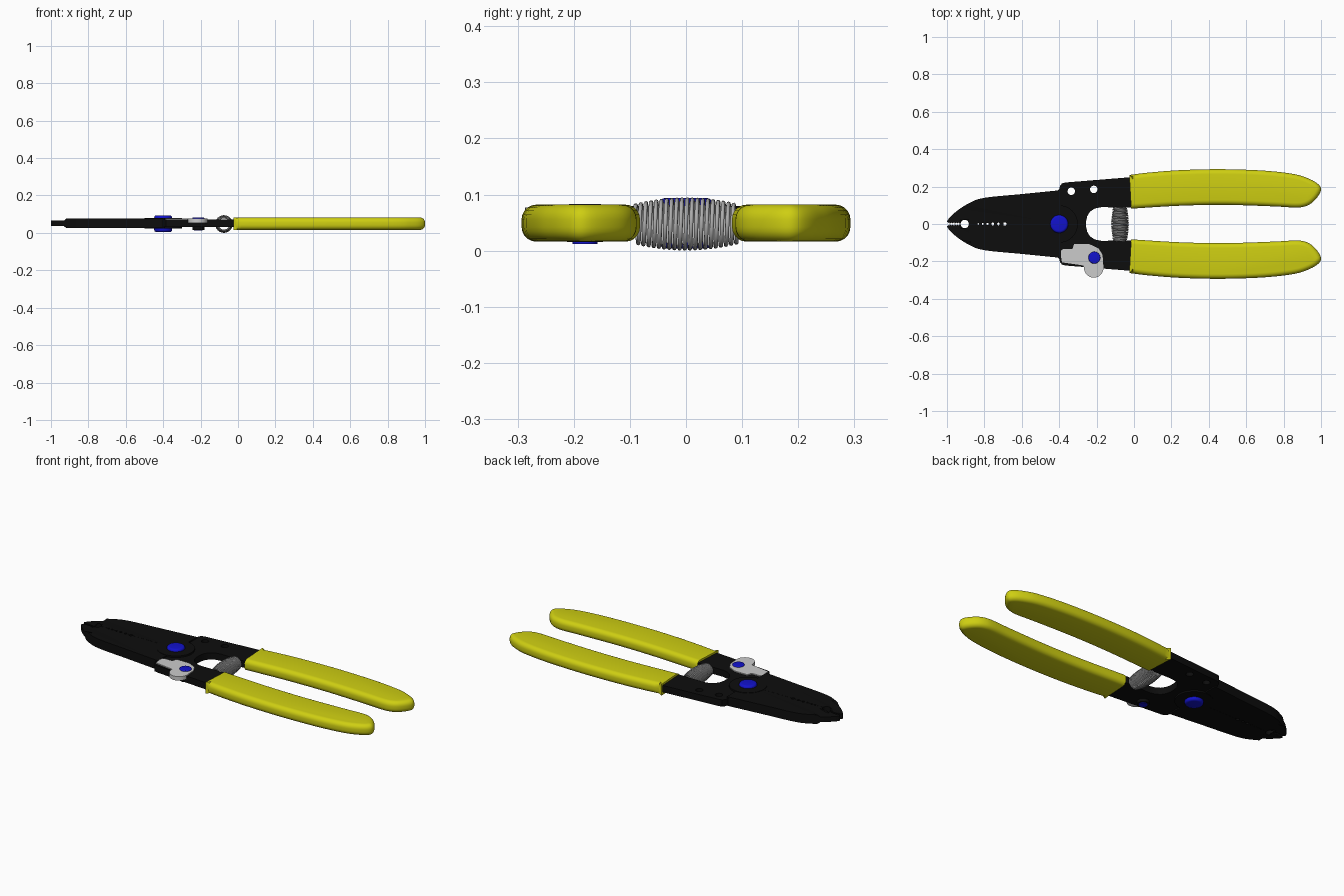
import bpy, bmesh, math
from mathutils import Vector

old = bpy.data.objects.get("Cube")
if old:
    bpy.data.objects.remove(old, do_unlink=True)


def material(name, r, g, b, rough=0.5):
    m = bpy.data.materials.new(name)
    m.use_nodes = True
    m.diffuse_color = (r, g, b, 1)
    node = m.node_tree.nodes["Principled BSDF"]
    node.inputs["Base Color"].default_value = (r, g, b, 1)
    node.inputs["Roughness"].default_value = rough
    return m


BLACK = material("black steel", 0.004, 0.004, 0.004)
YELLOW = material("yellow grip", 0.62, 0.62, 0.006)
BLUE = material("blue rivet", 0.006, 0.006, 0.6)
GREY = material("light grey metal", 0.6, 0.6, 0.6)
STEEL = material("spring steel", 0.42, 0.42, 0.42)
PIVOT = (-0.4, 0.0)
MID = 0.05


def smooth(obj, angle=35):
    bpy.ops.object.select_all(action='DESELECT')
    obj.select_set(True)
    bpy.context.view_layer.objects.active = obj
    bpy.ops.object.shade_smooth_by_angle(angle=math.radians(angle))


def add_mesh(name, bm, mat):
    bmesh.ops.recalc_face_normals(bm, faces=bm.faces)
    me = bpy.data.meshes.new(name)
    bm.to_mesh(me)
    bm.free()
    me.materials.append(mat)
    obj = bpy.data.objects.new(name, me)
    bpy.context.collection.objects.link(obj)
    smooth(obj)
    return obj


def arc(cx, cy, r, start=0, end=360, n=24):
    """Points on an arc, end point left out."""
    angles = [math.radians(start + (end - start) * i / n) for i in range(n)]
    return [(cx + r * math.cos(a), cy + r * math.sin(a)) for a in angles]


def spline(pts, steps=4):
    """Smooth open curve through the given points."""
    p = [Vector(q) for q in [pts[0]] + pts + [pts[-1]]]
    out = []
    for a, b, c, d in zip(p, p[1:], p[2:], p[3:]):
        for i in range(steps):
            t = i / steps
            out.append(tuple(0.5 * (2 * b + (c - a) * t + (2 * a - 5 * b + 4 * c - d) * t * t
                                    + (3 * b - a - 3 * c + d) * t ** 3)))
    return out + [pts[-1]]


def flip(pts, side):
    return [(x, y * side) for x, y in pts]


def plate_bm(z0, z1, *loops):
    """Flat plate from an outline followed by any holes."""
    cu = bpy.data.curves.new("outline", 'CURVE')
    cu.dimensions = '2D'
    cu.fill_mode = 'BOTH'
    cu.extrude = (z1 - z0) / 2
    for loop in loops:
        s = cu.splines.new('POLY')
        s.points.add(len(loop) - 1)
        for p, (x, y) in zip(s.points, loop):
            p.co = (x, y, 0, 1)
        s.use_cyclic_u = True
    tmp = bpy.data.objects.new("outline", cu)
    bpy.context.collection.objects.link(tmp)
    dg = bpy.context.evaluated_depsgraph_get()
    me = bpy.data.meshes.new_from_object(tmp.evaluated_get(dg))
    bm = bmesh.new()
    bm.from_mesh(me)
    bpy.data.objects.remove(tmp, do_unlink=True)
    bpy.data.meshes.remove(me)
    bmesh.ops.remove_doubles(bm, verts=bm.verts, dist=0.00001)
    bmesh.ops.translate(bm, verts=bm.verts, vec=(0, 0, (z0 + z1) / 2))
    return bm


def disc(name, centre, r, z0, z1, mat, bevel=0.0):
    bm = bmesh.new()
    f = bm.faces.new([bm.verts.new((x, y, z0)) for x, y in arc(*centre, r, n=32)])
    ext = bmesh.ops.extrude_face_region(bm, geom=[f])
    bmesh.ops.translate(bm, vec=(0, 0, z1 - z0),
                        verts=[v for v in ext["geom"] if isinstance(v, bmesh.types.BMVert)])
    if bevel:
        rims = [e for e in bm.edges if abs(e.verts[0].co.z - e.verts[1].co.z) < 0.0001]
        bmesh.ops.bevel(bm, geom=rims, offset=bevel, segments=4, profile=0.5, affect='EDGES')
    return add_mesh(name, bm, mat)


# Jaws: curved back, toothed tip and half-round wire notches along the cutting edge
def jaw(name, side):
    back = spline([(-1, 0.012), (-0.985, 0.035), (-0.94, 0.075), (-0.88, 0.112),
                   (-0.8, 0.14), (-0.6, 0.16), (-0.39, 0.181)])
    edge = [(-0.39, 0.0005)]
    for x, r in [(-0.69, 0.009), (-0.725, 0.007), (-0.755, 0.007), (-0.783, 0.006),
                 (-0.809, 0.005), (-0.832, 0.004), (-0.905, 0.022)]:
        edge += arc(x, 0.0005, r, 0, 180, 10) + [(x - r, 0.0005)]
    for i in range(7):
        x = -0.935 - i * 0.009
        edge += [(x, 0.002), (x - 0.0045, 0.009)]
    bm = plate_bm(0.025, 0.078, flip(back + edge, side))
    for x in (-0.93, -0.875):
        bmesh.ops.bisect_plane(bm, geom=bm.verts[:] + bm.edges[:] + bm.faces[:],
                               plane_co=(x, 0, 0), plane_no=(1, 0, 0))
    for v in bm.verts:
        if v.co.x < -0.92:
            v.co.z = MID + (v.co.z - MID) * 0.55
    return add_mesh(name, bm, BLACK)


# Arms: from the pivot around the throat and into the grip
def arm(name, side, holes):
    outline = [(-0.45, 0), (-0.42, 0.17), (-0.4, 0.185), (-0.395, 0.205), (-0.385, 0.217),
               (-0.365, 0.222), (-0.02, 0.25), (0.05, 0.24), (0.05, 0.12), (-0.01, 0.088),
               (-0.175, 0.09), (-0.21, 0.083), (-0.235, 0.066), (-0.25, 0.042),
               (-0.256, 0.015), (-0.256, 0)]
    return add_mesh(name, plate_bm(0.032, 0.071, flip(outline, side), *holes), BLACK)


# Grips: padded sleeve with rounded long edges
def grip(name, side):
    outline = spline([(-0.025, 0.262), (0.08, 0.275), (0.25, 0.288), (0.47, 0.293),
                      (0.7, 0.285), (0.86, 0.266), (0.94, 0.24), (0.985, 0.213), (1, 0.185),
                      (0.985, 0.15), (0.95, 0.112), (0.91, 0.093), (0.86, 0.088),
                      (0.75, 0.094), (0.5, 0.102), (0.25, 0.098), (-0.015, 0.082)])
    bm = bmesh.new()
    f = bm.faces.new([bm.verts.new((x, y * side, 0.016)) for x, y in outline])
    ext = bmesh.ops.extrude_face_region(bm, geom=[f])
    bmesh.ops.translate(bm, vec=(0, 0, 0.066),
                        verts=[v for v in ext["geom"] if isinstance(v, bmesh.types.BMVert)])
    long_edges = [e for e in bm.edges
                  if abs(e.verts[0].co.z - e.verts[1].co.z) < 0.001
                  and max(v.co.x for v in e.verts) > 0]
    bmesh.ops.bevel(bm, geom=long_edges, offset=0.026, segments=5, profile=0.5,
                    affect='EDGES', clamp_overlap=False)
    return add_mesh(name, bm, YELLOW)


arm_holes = [arc(-0.335, 0.175, 0.02), arc(-0.215, 0.185, 0.02)]
for label, side, holes in (("back", 1, arm_holes), ("front", -1, [])):
    jaw(label + "_jaw", side)
    arm(label + "_arm", side, holes)
    grip(label + "_grip", side)

# Main pivot
disc("pivot_boss", PIVOT, 0.1, 0.023, 0.08, BLACK)
disc("pivot_rivet", PIVOT, 0.048, 0.004, 0.094, BLUE, 0.012)

# Locking lever and its rivet
lever = [(-0.395, -0.145), (-0.38, -0.135), (-0.33, -0.135), (-0.32, -0.107), (-0.24, -0.107),
         (-0.19, -0.13), (-0.168, -0.165), (-0.163, -0.235)]
lever += arc(-0.215, -0.235, 0.052, 0, -180, 16) + [(-0.27, -0.222), (-0.385, -0.205)]
add_mesh("lock_lever", plate_bm(0.054, 0.077, lever), GREY)
LOCK = (-0.212, -0.18)
disc("lock_rivet", LOCK, 0.032, 0.05, 0.083, BLUE, 0.005)
disc("lock_collar", LOCK, 0.032, 0.015, 0.05, BLACK)
disc("lock_rivet_end", LOCK, 0.022, 0.012, 0.02, BLUE)

# Barrel-shaped return spring between the arms
turns, per = 20, 24
cu = bpy.data.curves.new("return_spring", 'CURVE')
cu.dimensions = '3D'
cu.bevel_depth = 0.0037
cu.bevel_resolution = 2
cu.use_fill_caps = True
coil = cu.splines.new('POLY')
coil.points.add(turns * per)
for i, p in enumerate(coil.points):
    t = 2 * i / (turns * per) - 1
    a = math.tau * i / per
    r = 0.0438 - 0.011 * t * t
    p.co = (-0.075 + r * math.cos(a), 0.092 * t, 0.0475 + r * math.sin(a), 1)
cu.materials.append(STEEL)
spring = bpy.data.objects.new("return_spring", cu)
bpy.context.collection.objects.link(spring)
